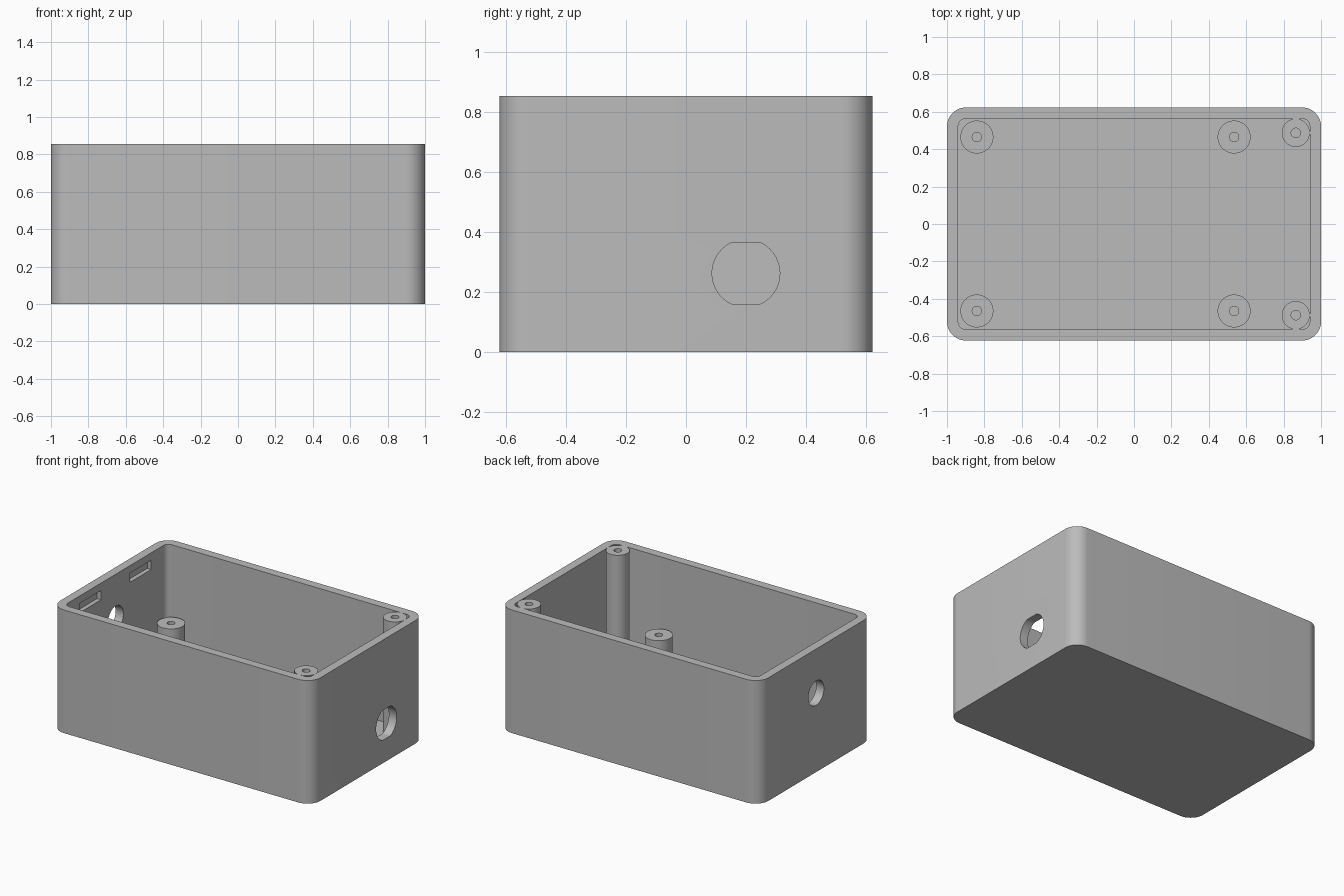
import bpy
import bmesh
from math import sin, cos, pi

LENGTH, WIDTH, HEIGHT = 2.0, 1.245, 0.855
WALL = 0.06
FLOOR = 0.06

default = bpy.data.objects.get("Cube")
if default:
    bpy.data.objects.remove(default, do_unlink=True)

grey = bpy.data.materials.new("plastic_grey")
grey.use_nodes = True
colour = (0.5, 0.5, 0.5, 1)
grey.diffuse_color = colour
grey.node_tree.nodes["Principled BSDF"].inputs["Base Color"].default_value = colour


def circle(cu, cv, r, n=64, flat=None):
    """Circle outline, optionally cut flat above and below its centre."""
    limit = flat or r
    return [(cu + r * cos(2 * pi * i / n),
             cv + max(-limit, min(limit, r * sin(2 * pi * i / n)))) for i in range(n)]


def rounded_rect(w, h, r, n=12):
    """Rounded rectangle outline centred on the origin."""
    pts = []
    for k, (su, sv) in enumerate([(1, 1), (-1, 1), (-1, -1), (1, -1)]):
        for i in range(n + 1):
            a = (k + i / n) * pi / 2
            pts.append((su * (w / 2 - r) + r * cos(a), sv * (h / 2 - r) + r * sin(a)))
    return pts


def prism(name, pts, low, high, axis="Z"):
    """Extrude an outline along Z, or a (y, z) outline along X."""
    bm = bmesh.new()
    rings = [[bm.verts.new((h, u, v) if axis == "X" else (u, v, h)) for u, v in pts]
             for h in (low, high)]
    bottom, top = rings
    bm.faces.new(bottom[::-1])
    bm.faces.new(top)
    for i in range(len(pts)):
        j = (i + 1) % len(pts)
        bm.faces.new((bottom[i], bottom[j], top[j], top[i]))
    mesh = bpy.data.meshes.new(name)
    bm.to_mesh(mesh)
    bm.free()
    mesh.materials.append(grey)
    obj = bpy.data.objects.new(name, mesh)
    bpy.context.collection.objects.link(obj)
    return obj


def activate(obj):
    bpy.ops.object.select_all(action="DESELECT")
    obj.select_set(True)
    bpy.context.view_layer.objects.active = obj


def cut(obj, cutter):
    """Subtract the cutter and discard it."""
    activate(obj)
    mod = obj.modifiers.new("cut", "BOOLEAN")
    mod.operation = "DIFFERENCE"
    mod.solver = "EXACT"
    mod.object = cutter
    bpy.ops.object.modifier_apply(modifier=mod.name)
    bpy.data.objects.remove(cutter, do_unlink=True)


def finish(obj):
    activate(obj)
    bpy.ops.object.shade_smooth_by_angle(angle=pi / 6)


# Open-topped case with rounded corners
case = prism("case", rounded_rect(LENGTH, WIDTH, 0.1), 0, HEIGHT)
inside = rounded_rect(LENGTH - 2 * WALL, WIDTH - 2 * WALL, 0.04)
cut(case, prism("cavity", inside, FLOOR, HEIGHT + 0.1))

# Double-flat hole in the left end, round hole in the right end
cut(case, prism("flat_hole", circle(0.2, 0.263, 0.113, flat=0.1035), 0.9, 1.1, "X"))
cut(case, prism("round_hole", circle(0, 0.549, 0.085), -1.1, -0.9, "X"))

# Blind lid-catch slots inside the right end
for side in (1, -1):
    slot = [(side * 0.275 + u * 0.115, 0.771 + v * 0.032)
            for u, v in [(-1, -1), (1, -1), (1, 1), (-1, 1)]]
    cut(case, prism("slot", slot, -0.97, -0.9, "X"))
finish(case)

# Short board posts and full-height lid posts, each with a screw bore
posts = [("rear_board_post", -0.84, 0.465, 0.088, 0.365, 0.25),
         ("board_post", 0.535, 0.465, 0.088, 0.365, 0.25),
         ("lid_post", 0.865, 0.4875, 0.075, HEIGHT, 0.4)]
for name, x, y, radius, top, depth in posts:
    for side, label in ((1, "back"), (-1, "front")):
        post = prism(f"{label}_{name}", circle(x, side * y, radius), FLOOR - 0.02, top)
        cut(post, prism("bore", circle(x, side * y, 0.025, 32), top - depth, top + 0.1))
        finish(post)
